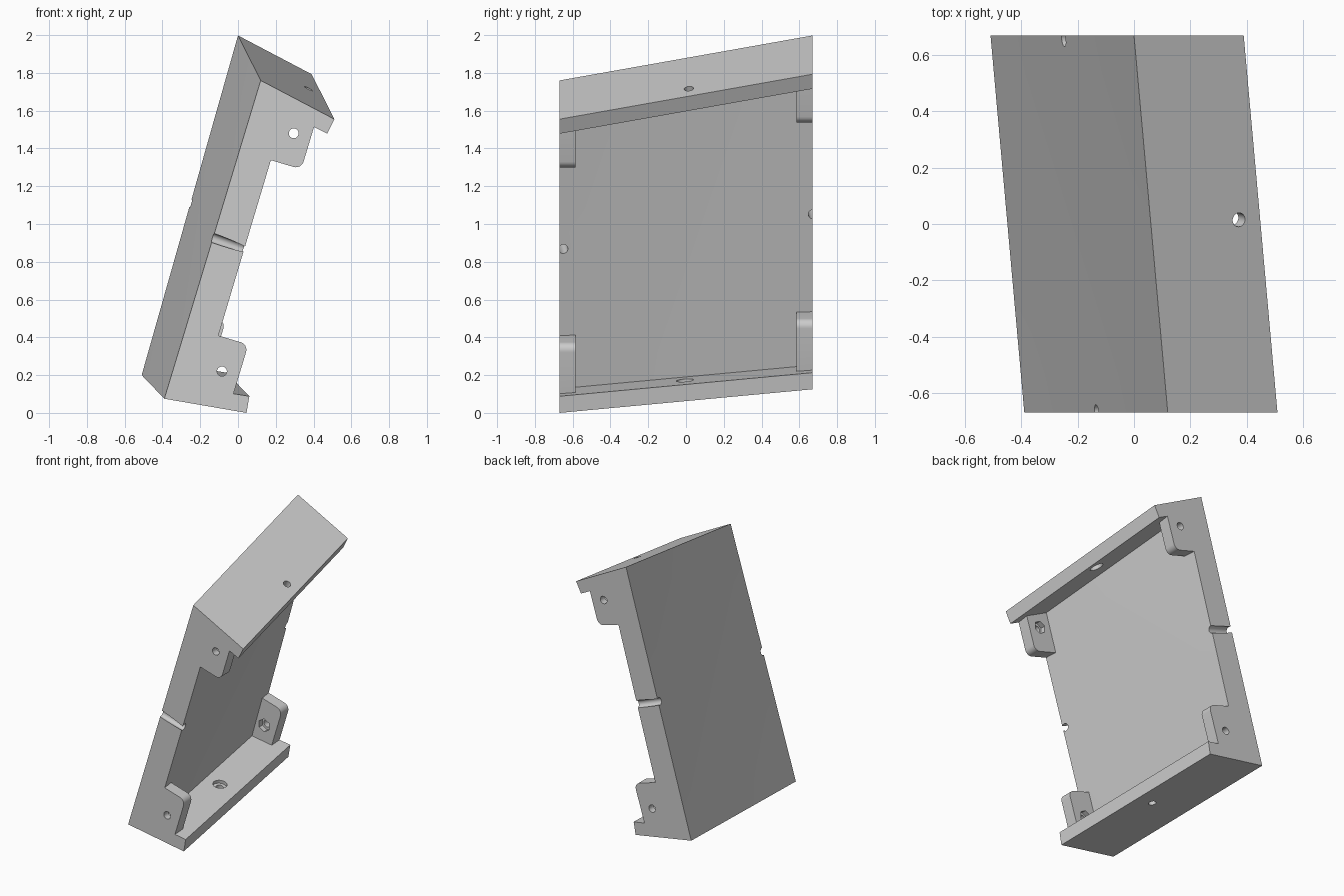
import bpy, bmesh
from mathutils import Vector

if "Cube" in bpy.data.objects:
    bpy.data.objects.remove(bpy.data.objects["Cube"])

Y = 0.67                      # half depth
TAB = 0.085                   # tab thickness
TOP = Vector((-0.12, 0.238))  # x, z drift of the top end, front to back
LOW = Vector((-0.12, 0.125))  # same for the bottom end


def finish(bm, name):
    bmesh.ops.recalc_face_normals(bm, faces=bm.faces)
    me = bpy.data.meshes.new(name)
    bm.to_mesh(me)
    bm.free()
    ob = bpy.data.objects.new(name, me)
    bpy.context.collection.objects.link(ob)
    return ob


def make_shell():
    # Channel cross-section lofted from front to back, with a slight twist
    top = [(0.12, 1.76), (0.51, 1.555), (0.472, 1.478), (0.25, 1.592)]
    low = [(-0.188, 0.128), (0.06, 0.088), (0.045, 0.0), (-0.39, 0.075)]
    front = [Vector(p) for p in top + low]
    back = [Vector(p) + TOP for p in top] + [Vector(p) + LOW for p in low]

    def refine(pts):
        out = []
        for i, p in enumerate(pts):
            q = pts[(i + 1) % len(pts)]
            n = 10 if i in (3, 7) else 1
            out += [p.lerp(q, k / n) for k in range(n)]
        return out
    front, back = refine(front), refine(back)
    bm = bmesh.new()
    rows = []
    for s in range(11):
        t = s / 10
        pts = [a.lerp(b, t) for a, b in zip(front, back)]
        rows.append([bm.verts.new((p.x, -Y + 2 * Y * t, p.y)) for p in pts])
    n = len(front)
    for r0, r1 in zip(rows, rows[1:]):
        for i in range(n):
            j = (i + 1) % n
            bm.faces.new((r0[i], r0[j], r1[j], r1[i]))
    bm.faces.new(rows[0])
    bm.faces.new(rows[-1])
    return finish(bm, "panel_shell")


def make_tab(name, pts, shift, y0, y1):
    # Flat prism with one rounded free corner (second point)
    bm = bmesh.new()
    a = [bm.verts.new((x + shift.x, y0, z + shift.y)) for x, z in pts]
    b = [bm.verts.new((x + shift.x, y1, z + shift.y)) for x, z in pts]
    bm.faces.new(a)
    bm.faces.new(b)
    for i in range(len(pts)):
        j = (i + 1) % len(pts)
        bm.faces.new((a[i], a[j], b[j], b[i]))
    edge = bm.edges.get((a[1], b[1]))
    bmesh.ops.bevel(bm, geom=[edge], offset=0.042, segments=6, profile=0.5,
                    affect='EDGES')
    return finish(bm, name)


def rod(name, p, q, r, sides=24):
    p, q = Vector(p), Vector(q)
    bm = bmesh.new()
    bmesh.ops.create_cone(bm, cap_ends=True, segments=sides, radius1=r,
                          radius2=r, depth=(q - p).length)
    ob = finish(bm, name)
    ob.rotation_mode = 'QUATERNION'
    ob.rotation_quaternion = (q - p).to_track_quat('Z', 'Y')
    ob.location = (p + q) / 2
    ob.hide_render = True
    return ob


def combine(target, other, op):
    bpy.context.view_layer.update()
    m = target.modifiers.new(op, 'BOOLEAN')
    m.operation, m.solver, m.object = op, 'EXACT', other
    bpy.context.view_layer.objects.active = target
    bpy.ops.object.modifier_apply(modifier=m.name)
    bpy.data.objects.remove(other)


shell = make_shell()

# Four corner tabs with bolt holes and hexagonal nut pockets
top_tab = [(0.15, 1.345), (0.335, 1.29), (0.415, 1.555), (0.22, 1.65)]
low_tab = [(-0.13, 0.417), (0.055, 0.362), (-0.035, 0.065), (-0.22, 0.09)]
zero = Vector((0, 0))
cutters = []
for label, pts, hole, drift in (("top", top_tab, (0.295, 1.48), TOP),
                                ("low", low_tab, (-0.085, 0.22), LOW)):
    for side, s in (("front", -1), ("back", 1)):
        d = drift if s > 0 else zero
        tab = make_tab(label + "_tab_" + side, pts, d, s * Y, s * (Y - TAB))
        combine(shell, tab, 'UNION')
        x, z = hole[0] + d.x, hole[1] + d.y
        cutters.append(rod("bolt_hole", (x, s * 0.72, z), (x, s * 0.5, z), 0.026))
        cutters.append(rod("nut_pocket", (x, s * (Y - 0.05), z),
                           (x, s * 0.5, z), 0.045, 6))

# One counterbored hole through the middle of each flange
for outer, along, drift, sign in (
        ((0.372, 0.015, 1.715), (0.39, 0, -0.205), TOP, 1),
        ((-0.15, 0, 0.1), (0.435, 0, -0.075), LOW, -1)):
    c = Vector(outer)
    n = Vector(along).cross(Vector((drift.x, 2 * Y, drift.y))).normalized()
    if n.z * sign < 0:
        n = -n
    cutters.append(rod("flange_hole", c + n * 0.05, c - n * 0.13, 0.025))
    cutters.append(rod("flange_bore", c - n * 0.05, c - n * 0.13, 0.046))

# Slanted alignment grooves that break out of the front and back ends
for p, q in (((-0.13, -0.667, 0.925), (0.03, -0.65, 0.868)),
             ((-0.25, 0.655, 1.11), (-0.09, 0.672, 1.053))):
    p, q = Vector(p), Vector(q)
    e = (q - p) * 0.35
    cutters.append(rod("side_groove", p - e, q + e, 0.025))

for c in cutters:
    combine(shell, c, 'DIFFERENCE')

# Smooth curved walls, crisp edges
bpy.ops.object.select_all(action='DESELECT')
shell.select_set(True)
bpy.context.view_layer.objects.active = shell
bpy.ops.object.shade_smooth_by_angle()
